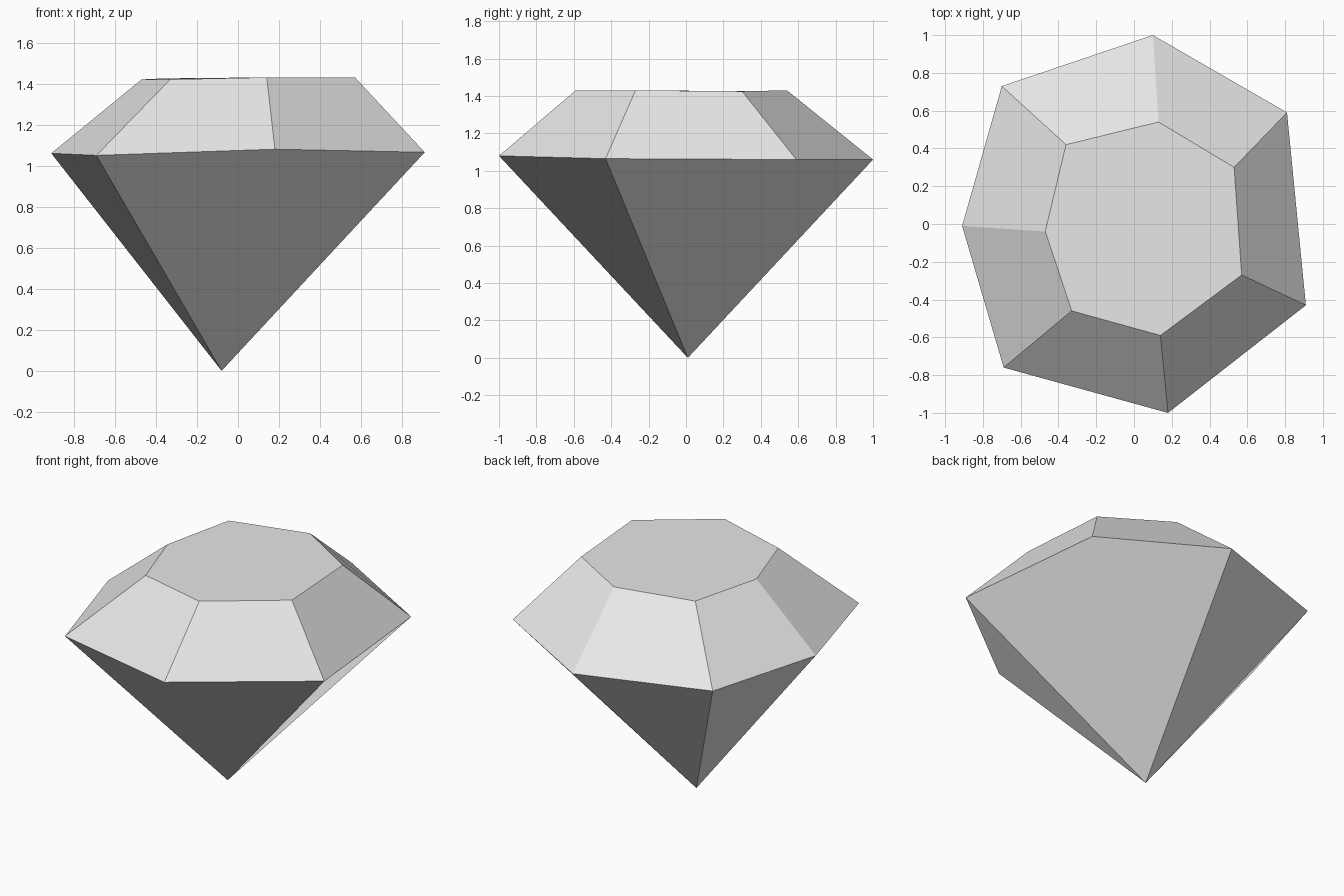
import bpy
import bmesh

# Remove the default cube
default_cube = bpy.data.objects.get("Cube")
if default_cube:
    bpy.data.objects.remove(default_cube, do_unlink=True)

# Single pale grey stone colour
stone = bpy.data.materials.new("pale_grey_stone")
stone.use_nodes = True
colour = (0.8, 0.8, 0.8, 1.0)
stone.diffuse_color = colour
stone.node_tree.nodes["Principled BSDF"].inputs["Base Color"].default_value = colour

# Uneven seven-sided outlines, counter-clockwise from the back corner
girdle_outline = [
    (0.10, 1.00, 1.06), (-0.70, 0.73, 1.06), (-0.91, -0.01, 1.06),
    (-0.69, -0.76, 1.05), (0.18, -1.00, 1.08), (0.91, -0.43, 1.065),
    (0.81, 0.59, 1.06),
]
table_outline = [
    (0.13, 0.54, 1.43), (-0.36, 0.42, 1.425), (-0.47, -0.04, 1.42),
    (-0.33, -0.46, 1.42), (0.14, -0.59, 1.43), (0.57, -0.27, 1.43),
    (0.53, 0.30, 1.425),
]

bm = bmesh.new()
girdle = [bm.verts.new(point) for point in girdle_outline]
table = [bm.verts.new(point) for point in table_outline]
tip = bm.verts.new((-0.08, 0.01, 0))
count = len(girdle)

# Flat table on top
bm.faces.new(table)

# Sloping crown facets
for i in range(count):
    j = (i + 1) % count
    bm.faces.new((girdle[i], girdle[j], table[j], table[i]))

# Pavilion: one narrow facet, then three wide facets spanning two sides each
bm.faces.new((tip, girdle[1], girdle[0]))
for i in range(1, count, 2):
    bm.faces.new((tip, girdle[(i + 2) % count], girdle[i + 1], girdle[i]))

bm.normal_update()
mesh = bpy.data.meshes.new("cut_gem")
bm.to_mesh(mesh)
bm.free()
mesh.materials.append(stone)

gem = bpy.data.objects.new("cut_gem", mesh)
bpy.context.collection.objects.link(gem)
